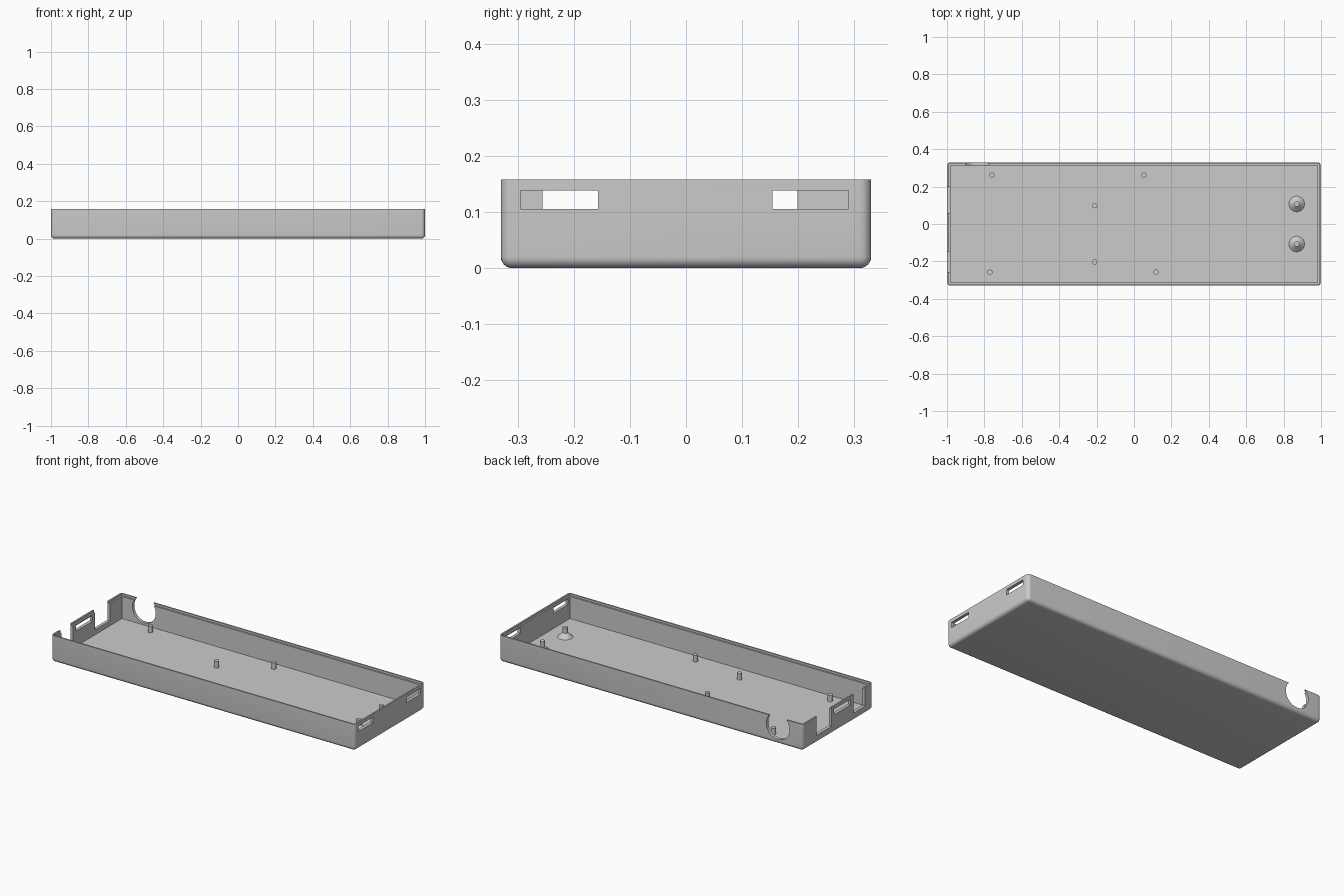
import bpy
import bmesh
import math
from mathutils import Matrix, Vector

old = bpy.data.objects.get("Cube")
if old:
    bpy.data.objects.remove(old, do_unlink=True)

LENGTH, WIDTH, HEIGHT = 2.0, 0.66, 0.158
WALL, FLOOR, LIP = 0.018, 0.015, 0.009

grey = bpy.data.materials.new("plain grey")
grey.use_nodes = True
colour = (0.6, 0.6, 0.6, 1)
grey.diffuse_color = colour
grey.node_tree.nodes["Principled BSDF"].inputs["Base Color"].default_value = colour


def finish(name, bm):
    mesh = bpy.data.meshes.new(name)
    bm.to_mesh(mesh)
    bm.free()
    mesh.materials.append(grey)
    obj = bpy.data.objects.new(name, mesh)
    bpy.context.collection.objects.link(obj)
    return obj


def box(name, low, high):
    bm = bmesh.new()
    size = Vector(high) - Vector(low)
    centre = (Vector(high) + Vector(low)) / 2
    bmesh.ops.create_cube(bm, size=1, matrix=Matrix.Translation(centre) @ Matrix.Diagonal((*size, 1)))
    return finish(name, bm)


def cone(name, place, r1, r2, depth, sides=32, turn=Matrix()):
    bm = bmesh.new()
    bmesh.ops.create_cone(bm, cap_ends=True, segments=sides, radius1=r1, radius2=r2,
                          depth=depth, matrix=Matrix.Translation(place) @ turn)
    return finish(name, bm)


def smooth(obj):
    bpy.ops.object.select_all(action='DESELECT')
    obj.select_set(True)
    bpy.context.view_layer.objects.active = obj
    bpy.ops.object.shade_smooth_by_angle(angle=math.radians(30))


# Tray shell with rounded bottom and upright edges
X, Y = LENGTH / 2, WIDTH / 2
tray = box("tray_shell", (-X, -Y, 0), (X, Y, HEIGHT))
bm = bmesh.new()
bm.from_mesh(tray.data)
edges = [e for e in bm.edges if min(v.co.z for v in e.verts) < HEIGHT / 2]
bmesh.ops.bevel(bm, geom=edges, offset=0.02, segments=6, profile=0.5, affect='EDGES')
bm.to_mesh(tray.data)
bm.free()

# Cavity and the stepped rim
top = HEIGHT + 0.05
cutters = [
    box("cavity_cutter", (WALL - X, WALL - Y, FLOOR), (X - WALL, Y - WALL, top)),
    box("rim_cutter", (LIP - X, LIP - Y, HEIGHT - 0.012), (X - LIP, Y - LIP, top)),
]

# Latch slots: two in the left end wall, one in the tab of the right end wall
for side, start, end in ((1, -0.295, -0.157), (1, 0.154, 0.29), (-1, -0.12, 0.035)):
    cutters.append(box("slot_cutter", (side * X - 0.05, start, 0.105), (side * X + 0.05, end, 0.138)))

# Open notches on both sides of the tab
for start, end in ((-0.256, -0.148), (0.06, 0.199)):
    cutters.append(box("notch_cutter", (-X - 0.05, start, 0.045), (-X + 0.05, end, top)))

# Round cable opening in the back wall
cutters.append(cone("cable_cutter", (-0.837, Y, 0.105), 0.077, 0.077, 0.1, 48,
                    Matrix.Rotation(math.pi / 2, 4, 'X')))

for cutter in cutters:
    cutter.hide_render = True
    mod = tray.modifiers.new(cutter.name, 'BOOLEAN')
    mod.operation = 'DIFFERENCE'
    mod.solver = 'EXACT'
    mod.object = cutter
bpy.context.view_layer.update()
cut_mesh = bpy.data.meshes.new_from_object(tray.evaluated_get(bpy.context.evaluated_depsgraph_get()))
tray.modifiers.clear()
tray.data = cut_mesh
for cutter in cutters:
    bpy.data.objects.remove(cutter, do_unlink=True)
smooth(tray)


def peg(name, x, y, tip):
    base = FLOOR - 0.004
    smooth(cone(name, (x, y, (base + tip) / 2), 0.014, 0.014, tip - base, 24))


# Board mounting pegs
for x, y in ((-0.76, 0.262), (0.053, 0.262), (-0.21, 0.098),
             (-0.21, -0.203), (-0.77, -0.257), (0.118, -0.257)):
    peg("mounting_peg", x, y, 0.053)

# Taller pegs on conical feet
for y in (-0.107, 0.107):
    peg("tall_peg", 0.87, y, 0.073)
    smooth(cone("peg_foot", (0.87, y, FLOOR + 0.0125), 0.043, 0.014, 0.027, 32))
